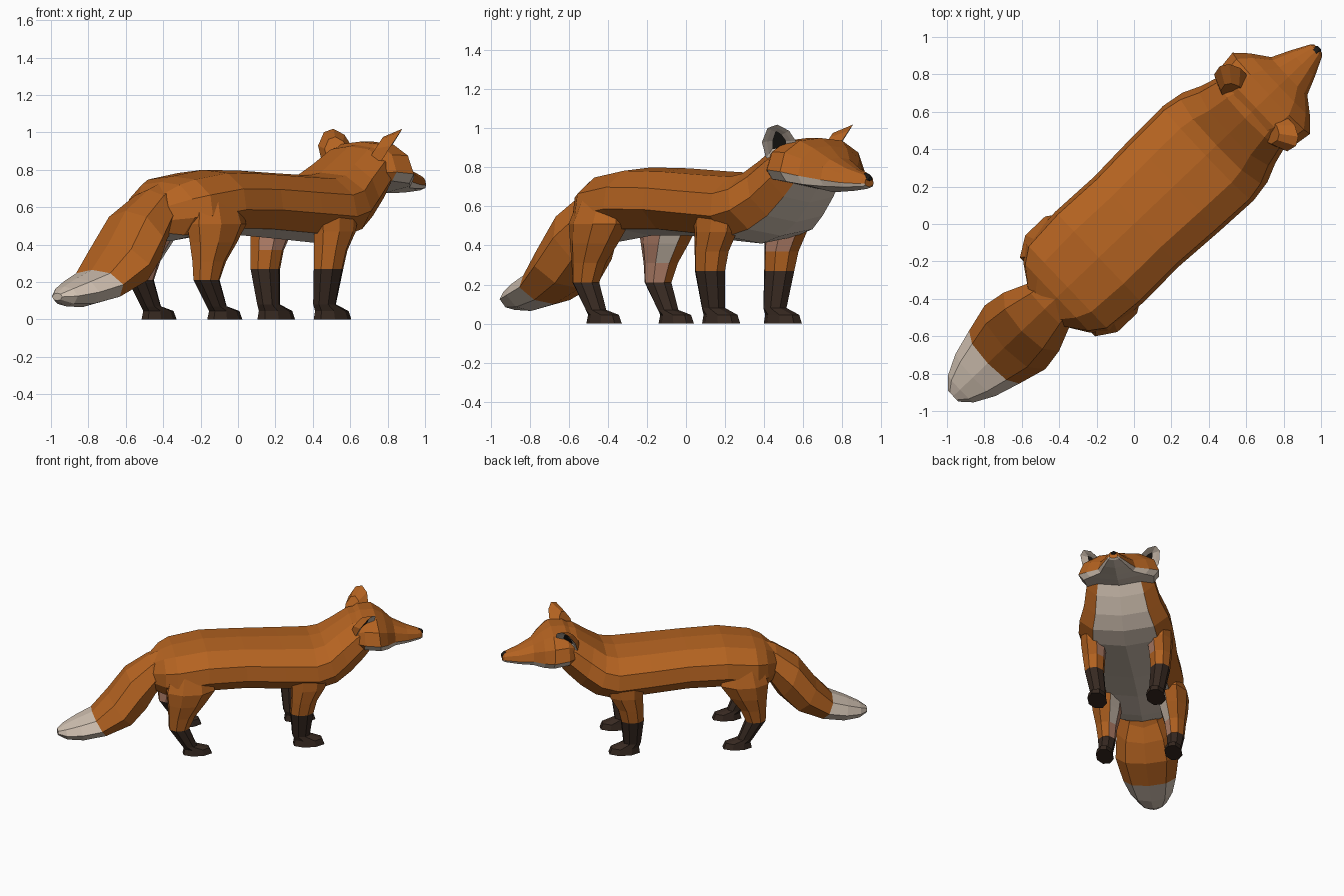
import bpy, bmesh, math
from mathutils import Vector

if "Cube" in bpy.data.objects:
    bpy.data.objects.remove(bpy.data.objects["Cube"])

HEADING = math.radians(43.6)   # the fox stands diagonally; local +x is its forward direction


def material(name, rgb):
    m = bpy.data.materials.new(name)
    m.diffuse_color = (*rgb, 1)
    m.use_nodes = True
    m.node_tree.nodes["Principled BSDF"].inputs["Base Color"].default_value = m.diffuse_color
    return m


MATS = [material("orange fur", (0.46, 0.125, 0.015)),
        material("cream fur", (0.62, 0.52, 0.43)),
        material("dark brown socks", (0.038, 0.022, 0.015)),
        material("black", (0.014, 0.012, 0.01)),
        material("pinkish inner leg", (0.48, 0.23, 0.15))]
ORANGE, CREAM, BROWN, BLACK, PINK = range(5)


def finish(bm, name, mirror=False):
    bmesh.ops.recalc_face_normals(bm, faces=bm.faces)
    me = bpy.data.meshes.new(name)
    bm.to_mesh(me)
    bm.free()
    for m in MATS:
        me.materials.append(m)
    ob = bpy.data.objects.new(name, me)
    bpy.context.collection.objects.link(ob)
    ob.rotation_euler.z = HEADING
    if mirror:
        mod = ob.modifiers.new("mirror", 'MIRROR')
        mod.use_axis = (False, True, False)
        mod.use_mirror_merge = False
    return ob


def loft(name, rings, rule, mirror=False):
    """Skin closed rings; rule(segment, side, centre, normal) gives the material."""
    bm = bmesh.new()
    vs = [[bm.verts.new(p) for p in r] for r in rings]
    n = len(vs[0])
    info = []
    for i in range(len(vs) - 1):
        for j in range(n):
            k = (j + 1) % n
            info.append((bm.faces.new((vs[i][j], vs[i][k], vs[i + 1][k], vs[i + 1][j])), i, j))
    info.append((bm.faces.new(vs[0]), 0, 0))
    info.append((bm.faces.new(vs[-1]), len(vs) - 2, 0))
    bmesh.ops.recalc_face_normals(bm, faces=bm.faces)
    for f, i, j in info:
        f.normal_update()
        f.material_index = rule(i, j, f.calc_center_median(), f.normal)
    return finish(bm, name, mirror)


def cross(section, half):
    """Ring from (s_top, z_top, s_bottom, z_bottom, half_width) and a half profile (width, height)."""
    st, zt, sb, zb, w = section
    pts = half + [(-a, b) for a, b in half[-2:0:-1]]
    return [Vector((sb + (st - sb) * h, a * w, zb + (zt - zb) * h)) for a, h in pts]


# torso, neck and chest: cream along the two bottom strips
BODY = [(0, 1), (.57, .95), (.94, .71), (1, .39), (.69, .1), (0, 0)]
torso = [(-.66, .67, -.64, .44, .14), (-.57, .735, -.57, .42, .26), (-.49, .765, -.49, .42, .32),
         (-.26, .80, -.26, .45, .338), (.02, .795, .02, .45, .33), (.30, .78, .30, .43, .343),
         (.53, .77, .56, .41, .35), (.61, .785, .71, .45, .33), (.70, .845, .82, .52, .285),
         (.82, .925, .92, .62, .255), (.90, .94, .98, .70, .23)]
loft("torso", [cross(s, BODY) for s in torso],
     lambda i, j, c, n: CREAM if j in (4, 5) else ORANGE)

# head and snout: cream jaw below the cheek line
HEAD = [(0, 1), (.5, .95), (.87, .72), (1, .35), (.87, .16), (0, 0)]
head = [(.80, .90, .82, .72, .21), (.90, .95, .90, .70, .285), (1.0, .95, 1.02, .685, .30),
        (1.07, .91, 1.08, .675, .235), (1.14, .85, 1.15, .675, .14), (1.24, .80, 1.25, .68, .095),
        (1.345, .765, 1.345, .69, .045), (1.36, .75, 1.36, .70, .03)]
loft("head", [cross(s, HEAD) for s in head],
     lambda i, j, c, n: CREAM if 3 <= j <= 6 and (i > 0 or j in (4, 5)) else ORANGE)

# small nose pad on the tip
nose = [(1.335, .772, 1.335, .738, .02), (1.357, .762, 1.362, .73, .02), (1.368, .75, 1.368, .733, .012)]
loft("nose", [cross(s, HEAD) for s in nose], lambda i, j, c, n: BLACK)

# bushy tail with a cream tip
TAIL = [(0, 1), (.68, .89), (1, .52), (.65, .13), (0, 0)]
tail = [(-.52, .75, -.56, .45, .13), (-.66, .695, -.62, .39, .165), (-.83, .58, -.68, .29, .215),
        (-.96, .40, -.79, .18, .235), (-1.08, .265, -.98, .10, .195), (-1.19, .22, -1.15, .065, .155),
        (-1.285, .175, -1.27, .07, .10), (-1.335, .14, -1.335, .10, .04)]
loft("tail", [cross(s, TAIL) for s in tail],
     lambda i, j, c, n: CREAM if i >= 4 else ORANGE)


# legs: eight-sided rings (z, forward, sideways, half length, half width)
def leg_ring(z, s, t, hs, ht):
    k = 1 / math.cos(math.pi / 8)
    return [Vector((s + hs * k * math.cos(a), t + ht * k * math.sin(a), z))
            for a in (math.pi / 8 + q * math.pi / 4 for q in range(8))]


def leg(name, rings, sock, inner, pale):
    def rule(i, j, c, n):
        if c.z < sock:
            return BROWN
        if n.y < -.5 and c.z > inner:
            return CREAM if n.x > pale and c.z > .35 else PINK
        return ORANGE
    loft(name, [leg_ring(*r) for r in rings], rule, mirror=True)


leg("front_legs", [(.62, .49, .25, .14, .08), (.47, .48, .247, .12, .088), (.37, .45, .247, .092, .078),
                   (.27, .435, .245, .082, .068), (.08, .432, .217, .062, .055), (.045, .485, .218, .1, .06),
                   (.0, .49, .218, .112, .068)], .27, .33, 2)
leg("hind_legs", [(.66, -.38, .22, .14, .08), (.51, -.39, .245, .175, .112), (.41, -.42, .25, .135, .098),
                  (.31, -.455, .255, .095, .074), (.21, -.475, .255, .072, .062), (.07, -.40, .255, .054, .05),
                  (.045, -.345, .255, .09, .055), (.0, -.34, .255, .105, .062)], .21, .22, .3)

# ears: tilted blades facing forward and outward, cream inside with a dark hollow
base = Vector((.90, .195, .875))
facing = Vector((1, 1, 0)).normalized()
across = Vector((1, -1, 0)).normalized()
up = facing * .58 + Vector((0, 0, .9))
outline = [(-.07, -.03), (-.09, .06), (-.06, .14), (-.01, .16), (.05, .125), (.085, .065), (.07, -.02)]
bm = bmesh.new()
front = [bm.verts.new(base + across * u + up * v) for u, v in outline]
back = [bm.verts.new(base - facing * .075 + across * (u * .7 + .01) + up * (v * .7)) for u, v in outline]
for i in range(len(front)):
    k = (i + 1) % len(front)
    bm.faces.new((front[i], front[k], back[k], back[i]))
bm.faces.new(back)
inner = bm.faces.new(front)
bmesh.ops.recalc_face_normals(bm, faces=bm.faces)
inner.material_index = CREAM
bmesh.ops.inset_individual(bm, faces=[inner], thickness=.025, depth=-.008)
bmesh.ops.inset_individual(bm, faces=[inner], thickness=.028, depth=-.012)
inner.material_index = BLACK
finish(bm, "ears", mirror=True)
